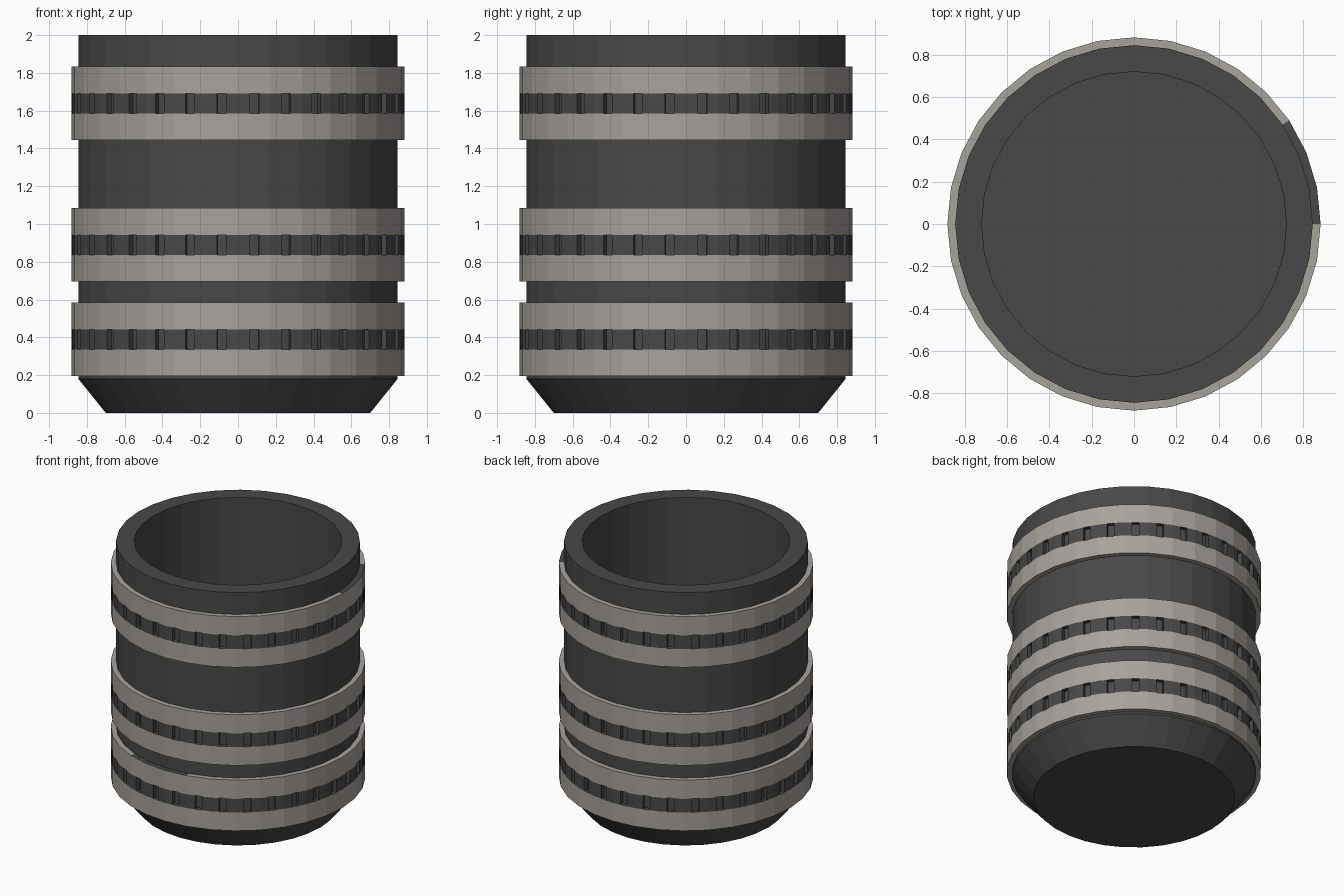
import bpy, bmesh, math
from mathutils import Vector

if "Cube" in bpy.data.objects:
    bpy.data.objects.remove(bpy.data.objects["Cube"])

SIDES = 32
STEP = 2 * math.pi / SIDES


def material(name, rgb):
    m = bpy.data.materials.new(name)
    m.diffuse_color = (*rgb, 1)
    m.use_nodes = True
    m.node_tree.nodes["Principled BSDF"].inputs["Base Color"].default_value = m.diffuse_color
    return m


DARK = material("dark grey", (0.065, 0.065, 0.065))
LIGHT = material("warm light grey", (0.39, 0.36, 0.33))


def finish(name, bm):
    mesh = bpy.data.meshes.new(name)
    bm.normal_update()
    bm.to_mesh(mesh)
    bm.free()
    mesh.materials.append(DARK)
    mesh.materials.append(LIGHT)
    obj = bpy.data.objects.new(name, mesh)
    bpy.context.collection.objects.link(obj)


def polar(r, k, z):
    return Vector((r * math.cos(k * STEP), r * math.sin(k * STEP), z))


# cup body: chamfered foot, outer wall, rim, inner wall and floors
def make_body():
    profile = [(0.70, 0), (0.845, 0.18), (0.845, 2), (0.72, 2), (0.72, 0.2)]
    bm = bmesh.new()
    rings = [[bm.verts.new(polar(r, k, z)) for k in range(SIDES)] for r, z in profile]
    for a, b in zip(rings, rings[1:]):
        for k in range(SIDES):
            n = (k + 1) % SIDES
            bm.faces.new((a[k], a[n], b[n], b[k]))
    bm.faces.new(rings[0][::-1])
    bm.faces.new(rings[-1])
    finish("cup_body", bm)


# grip band: two light hoops around a dark hoop with a slot in every facet
def make_band(name, z0, dark_start):
    R, INNER = 0.882, 0.835
    levels = [z0, z0 + 0.14, z0 + 0.245, z0 + 0.388]
    bm = bmesh.new()
    slots = []

    def quad(pts, mat):
        f = bm.faces.new([bm.verts.new(p) for p in pts])
        f.material_index = mat
        return f

    for k in range(SIDES):
        for row in range(3):
            lo, hi = levels[row], levels[row + 1]
            cuts = [0, 0.355, 0.645, 1] if row == 1 else [0, 1]
            for i, (u, v) in enumerate(zip(cuts, cuts[1:])):
                f = quad([polar(R, k, z).lerp(polar(R, k + 1, z), t)
                          for t, z in ((u, lo), (v, lo), (v, hi), (u, hi))],
                         0 if row == 1 else 1)
                if row == 1 and i == 1:
                    slots.append(f)
        # top and bottom edges; three top facets are dark
        dark = dark_start is not None and (k - dark_start) % SIDES < 3
        t, b = levels[3], levels[0]
        quad([polar(R, k, t), polar(R, k + 1, t), polar(INNER, k + 1, t), polar(INNER, k, t)],
             0 if dark else 1)
        quad([polar(INNER, k, b), polar(INNER, k + 1, b), polar(R, k + 1, b), polar(R, k, b)], 1)
    # sink the slots
    bm.normal_update()
    for f in slots:
        inward = -f.normal * 0.032
        new = bmesh.ops.extrude_discrete_faces(bm, faces=[f])["faces"][0]
        bmesh.ops.translate(bm, verts=new.verts, vec=inward)
    bmesh.ops.remove_doubles(bm, verts=bm.verts, dist=1e-5)
    finish(name, bm)


make_body()
make_band("lower_band", 0.196, 22)
make_band("middle_band", 0.696, None)
make_band("upper_band", 1.446, 0)
